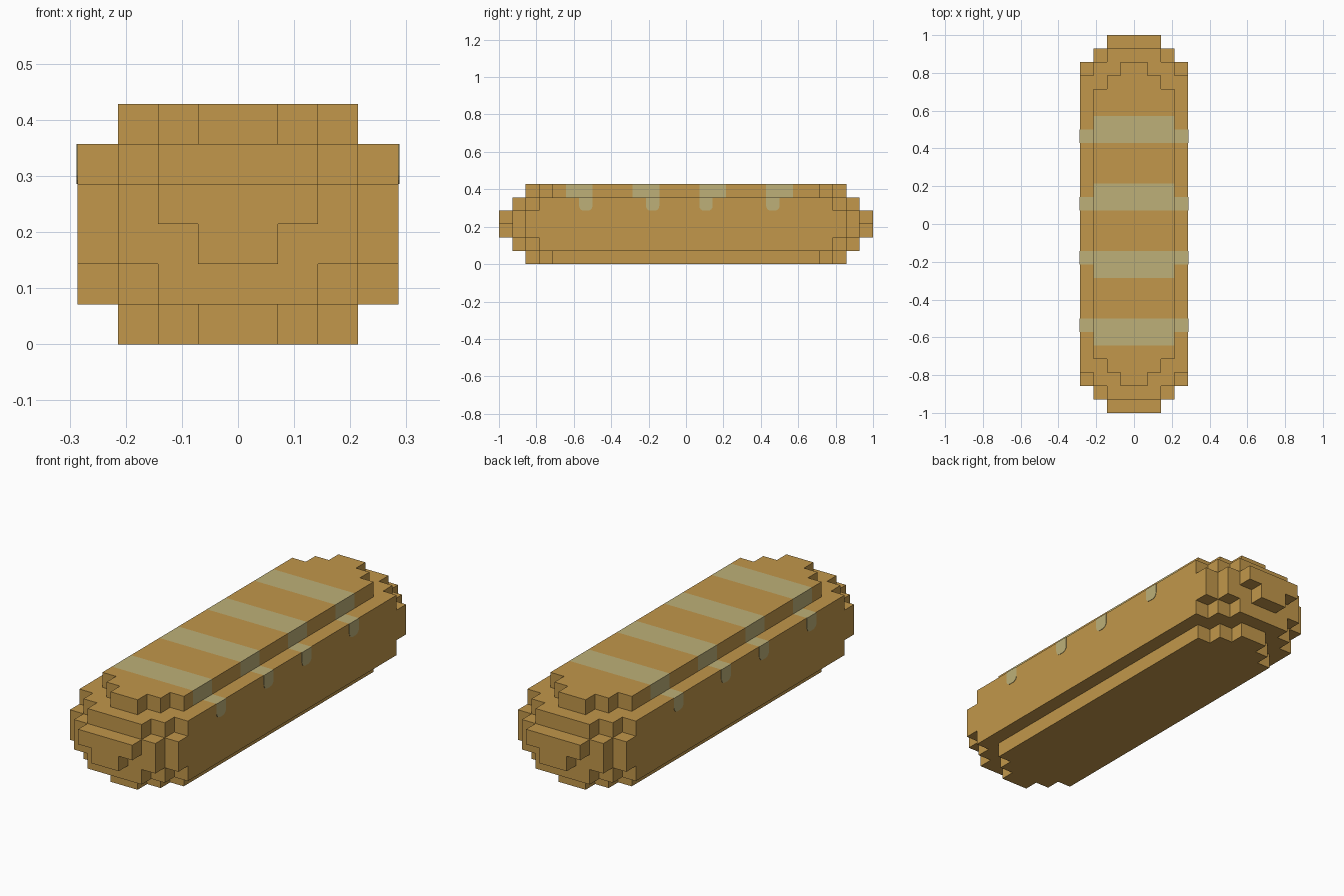
import bpy
import bmesh
import math
from mathutils import Vector

if "Cube" in bpy.data.objects:
    bpy.data.objects.remove(bpy.data.objects["Cube"], do_unlink=True)

U = 1 / 14  # edge of one block


def make_material(name, rgb):
    mat = bpy.data.materials.new(name)
    mat.use_nodes = True
    mat.diffuse_color = (*rgb, 1)
    mat.node_tree.nodes["Principled BSDF"].inputs["Base Color"].default_value = (*rgb, 1)
    return mat


crust = make_material("golden crust", (0.539, 0.309, 0.069))
glaze = make_material("pale glaze", (0.509, 0.434, 0.188))

# Half length in blocks of each layer (bottom to top), by distance from the centre line
LAYERS = [(12, 11, 10, 0),
          (13, 13, 12, 11),
          (14, 13, 13, 12),
          (14, 14, 13, 12),
          (13, 13, 12, 11),
          (12, 11, 10, 0)]

# First block row of each glaze stripe, and the row of its drip
STRIPES = [(-9, -8), (-4, -3), (1, 1), (6, 6)]


def solid(x, y, z):
    if not (0 <= z < 6 and -4 <= x < 4):
        return False
    half = LAYERS[z][x if x >= 0 else -x - 1]
    return -half <= y < half


def glazed(y, z, normal):
    """Stripes cover the top and its sides; only the drip row crosses the ledge."""
    upper = z == 5 and normal.y == 0 and normal.z >= 0
    ledge = z == 4 and normal.z > 0
    return (upper and any(s <= y < s + 2 for s, d in STRIPES)
            or ledge and any(y == d for s, d in STRIPES))


def add_object(name, bm, materials):
    mesh = bpy.data.meshes.new(name)
    bm.to_mesh(mesh)
    bm.free()
    for mat in materials:
        mesh.materials.append(mat)
    obj = bpy.data.objects.new(name, mesh)
    bpy.context.collection.objects.link(obj)
    return obj


# Loaf: outer skin of the stepped block shape
bm = bmesh.new()
for x in range(-4, 4):
    for y in range(-14, 14):
        for z in range(6):
            if not solid(x, y, z):
                continue
            centre = Vector((x + 0.5, y + 0.5, z + 0.5))
            for axis in range(3):
                for sign in (-1, 1):
                    n = Vector((0, 0, 0))
                    n[axis] = sign
                    if solid(x + int(n.x), y + int(n.y), z + int(n.z)):
                        continue
                    a = Vector((0, 0, 0))
                    a[(axis + 1) % 3] = 0.5
                    b = n.cross(a)
                    corners = (-a - b, a - b, a + b, b - a)
                    face = bm.faces.new([bm.verts.new((centre + n / 2 + c) * U) for c in corners])
                    face.material_index = int(glazed(y, z, n))
bmesh.ops.remove_doubles(bm, verts=bm.verts, dist=0.001)
bmesh.ops.dissolve_limit(bm, angle_limit=math.radians(1), verts=bm.verts,
                         edges=bm.edges, delimit={'MATERIAL'})
add_object("loaf", bm, [crust, glaze])


# Drips: thin plates with rounded lower corners on both long sides
def drip_outline(y0):
    r = 0.35 * U
    points = [(y0 + U, 5 * U), (y0, 5 * U)]
    for cy, start in ((y0 + r, 180), (y0 + U - r, 270)):
        for i in range(5):
            t = math.radians(start + i * 22.5)
            points.append((cy + r * math.cos(t), 4 * U + r + r * math.sin(t)))
    return points


for side, label in ((1, "left"), (-1, "right")):
    for i, (start, row) in enumerate(STRIPES):
        bm = bmesh.new()
        face = bm.faces.new([bm.verts.new((side * 4 * U, y, z)) for y, z in drip_outline(row * U)])
        ext = bmesh.ops.extrude_face_region(bm, geom=[face], use_keep_orig=True)
        moved = [v for v in ext["geom"] if isinstance(v, bmesh.types.BMVert)]
        bmesh.ops.translate(bm, verts=moved, vec=(side * 0.002, 0, 0))
        bmesh.ops.recalc_face_normals(bm, faces=bm.faces)
        add_object(f"{label}_glaze_drip_{i + 1}", bm, [glaze])
